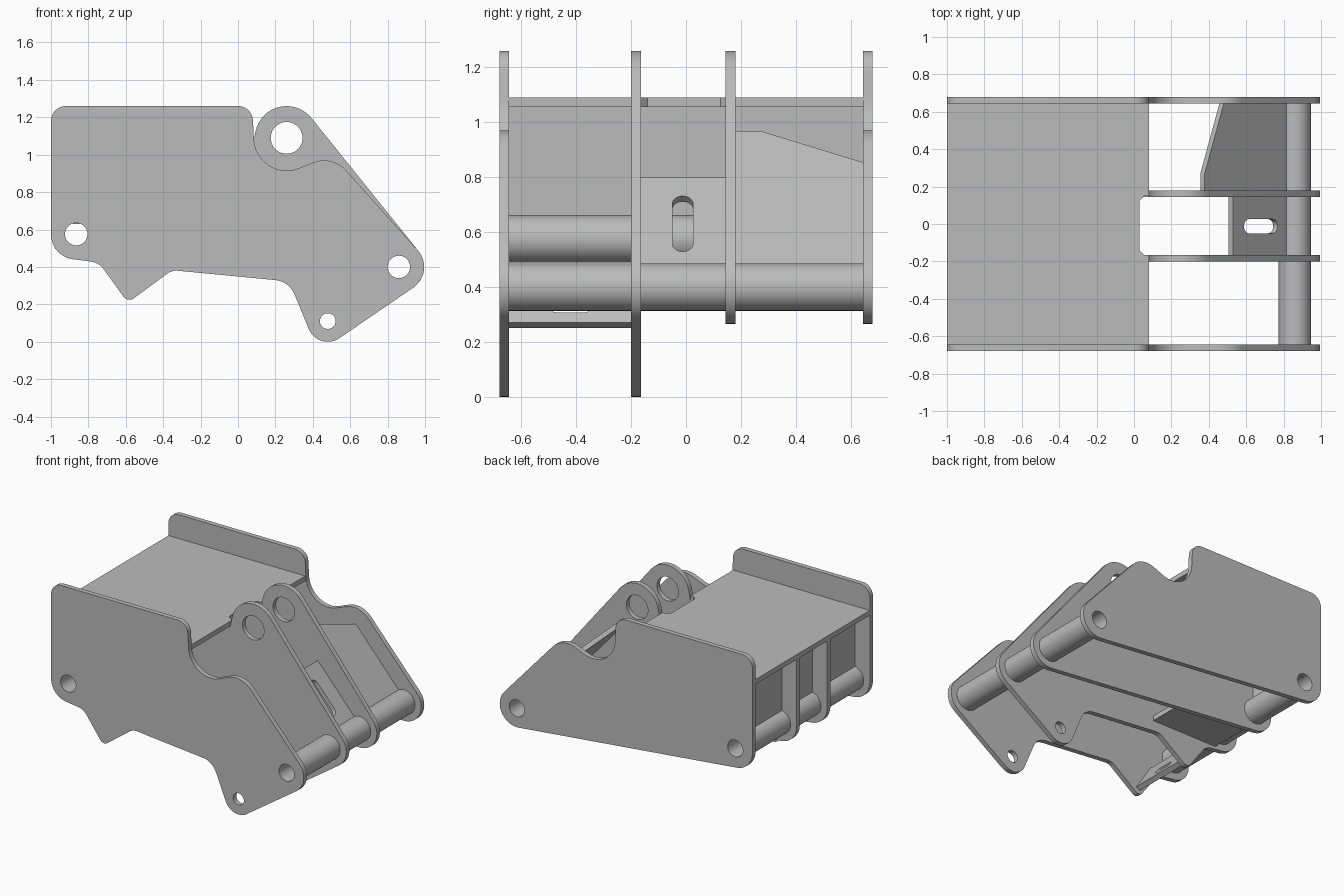
import bpy, math
from mathutils import Vector, Matrix

if "Cube" in bpy.data.objects:
    bpy.data.objects.remove(bpy.data.objects["Cube"], do_unlink=True)

steel = bpy.data.materials.new("grey_steel")
steel.use_nodes = True
GREY = (0.5, 0.5, 0.5, 1)
steel.diffuse_color = GREY
steel.node_tree.nodes["Principled BSDF"].inputs["Base Color"].default_value = GREY


def belt(circles):
    """Outline wrapped around circles; negative radius is concave, zero a sharp corner."""
    normals = []
    for i, (x, y, r) in enumerate(circles):
        x2, y2, r2 = circles[(i + 1) % len(circles)]
        d = Vector((x2 - x, y2 - y))
        c = max(-1, min(1, (r - r2) / d.length))
        u = d.normalized()
        normals.append(u * c + Vector((u.y, -u.x)) * math.sqrt(1 - c * c))
    pts = []
    for i, (x, y, r) in enumerate(circles):
        if r == 0:
            pts.append((x, y))
            continue
        a, b = (math.atan2(n.y, n.x) for n in (normals[i - 1], normals[i]))
        sweep = (b - a) % math.tau if r > 0 else -((a - b) % math.tau)
        steps = max(2, math.ceil(abs(sweep) / 0.16))
        for k in range(steps + 1):
            t = a + sweep * k / steps
            pts.append((x + r * math.cos(t), y + r * math.sin(t)))
    return pts


def ring(x, y, r, n=40):
    return [(x + r * math.cos(math.tau * k / n), y + r * math.sin(math.tau * k / n))
            for k in range(n)]


def sheet(name, loops, thickness, matrix):
    """Flat filled outline with holes, given thickness and placed by matrix."""
    curve = bpy.data.curves.new(name, 'CURVE')
    curve.dimensions = '2D'
    curve.fill_mode = 'BOTH'
    curve.extrude = thickness / 2
    for loop in loops:
        sp = curve.splines.new('POLY')
        sp.points.add(len(loop) - 1)
        for p, (x, y) in zip(sp.points, loop):
            p.co = (x, y, 0, 1)
        sp.use_cyclic_u = True
    temp = bpy.data.objects.new(name + "_outline", curve)
    bpy.context.collection.objects.link(temp)
    deps = bpy.context.evaluated_depsgraph_get()
    mesh = bpy.data.meshes.new_from_object(temp.evaluated_get(deps))
    bpy.data.objects.remove(temp, do_unlink=True)
    mesh.materials.clear()
    mesh.materials.append(steel)
    obj = bpy.data.objects.new(name, mesh)
    bpy.context.collection.objects.link(obj)
    obj.matrix_world = matrix
    bpy.ops.object.select_all(action='DESELECT')
    obj.select_set(True)
    bpy.context.view_layer.objects.active = obj
    bpy.ops.object.shade_smooth_by_angle(angle=math.radians(30))
    return obj


def upright(y):
    return Matrix.Translation((0, y, 0)) @ Matrix.Rotation(math.pi / 2, 4, 'X')


def sloped(x, z, up_x, up_z):
    """Local X runs along world y, local Y up the slope, top face through (x, z)."""
    up = Vector((up_x, 0, up_z)).normalized()
    side = Vector((0, 1, 0))
    out = side.cross(up)
    m = Matrix((side, up, out)).transposed().to_4x4()
    m.translation = Vector((x, 0, z)) - out * T / 2
    return m


T = 0.035
PIN_L, PIN_R, EYE, LUG = (-0.865, 0.575), (0.86, 0.4), (0.26, 1.09), (0.48, 0.11)

# Shared stretches of the side plate outlines
rear_pin = [(*PIN_L, 0.135)]
front_pin = [(*PIN_R, 0.135)]
claw_edge = [(-0.80, 0.33, -0.10), (-0.58, 0.265, 0.04), (-0.33, 0.30, -0.08),
             (0.19, 0.21, -0.12), (*LUG, 0.11)]
outer_top = [(0.46, 0.815, 0.155), (*EYE, -0.175), (0, 1.18, 0.08), (-0.92, 1.18, 0.08)]
inner_top = [(*EYE, 0.17), (0.08, 1.055, 0), (-1, 1.055, 0)]
pin_holes = [ring(*PIN_L, 0.06), ring(*PIN_R, 0.06)]
lug_hole, eye_hole = [ring(*LUG, 0.042)], [ring(*EYE, 0.085)]

# Four upright side plates
for name, y, edge, top, holes in (
        ("front_outer_plate", -0.662, claw_edge, outer_top, lug_hole),
        ("front_inner_plate", -0.182, claw_edge, inner_top, lug_hole + eye_hole),
        ("back_inner_plate", 0.162, [], inner_top, eye_hole),
        ("back_outer_plate", 0.662, [], outer_top, [])):
    outline = belt(rear_pin + edge + front_pin + top)
    sheet(name, [outline] + pin_holes + holes, T, upright(y))

# Hollow pin tubes
for name, pin in (("rear_pin_tube", PIN_L), ("front_pin_tube", PIN_R)):
    sheet(name, [ring(*pin, 0.0865), ring(*pin, 0.06)], 1.3, upright(0))

# Top deck with a notch between the inner plates
deck = belt([(-1, -0.645, 0), (0.08, -0.645, 0), (0.08, -0.165, 0), (0.06, -0.135, -0.03),
             (0.06, 0.12, -0.03), (0.08, 0.15, 0), (0.08, 0.645, 0), (-1, 0.645, 0)])
deck = belt([(-1, -0.645, 0), (0.08, -0.645, 0), (0.08, -0.165, 0), (0.055, -0.165, 0),
             (0.03, -0.14, 0), (0.03, 0.125, 0), (0.055, 0.15, 0), (0.08, 0.15, 0),
             (0.08, 0.645, 0), (-1, 0.645, 0)])
sheet("top_deck", [deck], T, Matrix.Translation((0, 0, 1.0725)))

# Rear wall standing on the tube
wall = [(-0.645, 0.63), (0.645, 0.63), (0.645, 1.055), (-0.645, 1.055)]
sheet("rear_wall", [wall], T, sloped(-0.848, 0, 0, 1))

# Sloping front panels, one slotted and one with a slanted top
front_slope = sloped(0.53, 0.8, -0.663, 0.749)
slot = belt([(-0.012, -0.3225, 0.0375), (-0.012, -0.1275, 0.0375)])
sheet("slotted_panel", [[(-0.165, -0.45), (0.145, -0.45), (0.145, 0), (-0.165, 0)], slot],
      T * 0.9, front_slope)
sheet("slanted_panel", [[(0.18, -0.45), (0.645, -0.45), (0.645, 0.073),
                         (0.27, 0.227), (0.18, 0.227)]], T * 0.9, front_slope)

# Claw cross plate with a small slot
claw_slot = belt([(-0.47, 0.07, 0.025), (-0.37, 0.07, 0.025)])
sheet("claw_plate", [[(-0.645, 0), (-0.2, 0), (-0.2, 0.22), (-0.645, 0.22)], claw_slot],
      T, sloped(-0.56, 0.27, -0.55, 0.835))

# Floor strip between the inner plates
floor = [(-0.82, -0.165), (-0.3, -0.165), (-0.3, 0.145), (-0.82, 0.145)]
sheet("floor_strip", [floor], T, Matrix.Translation((0, 0, 0.47)))
